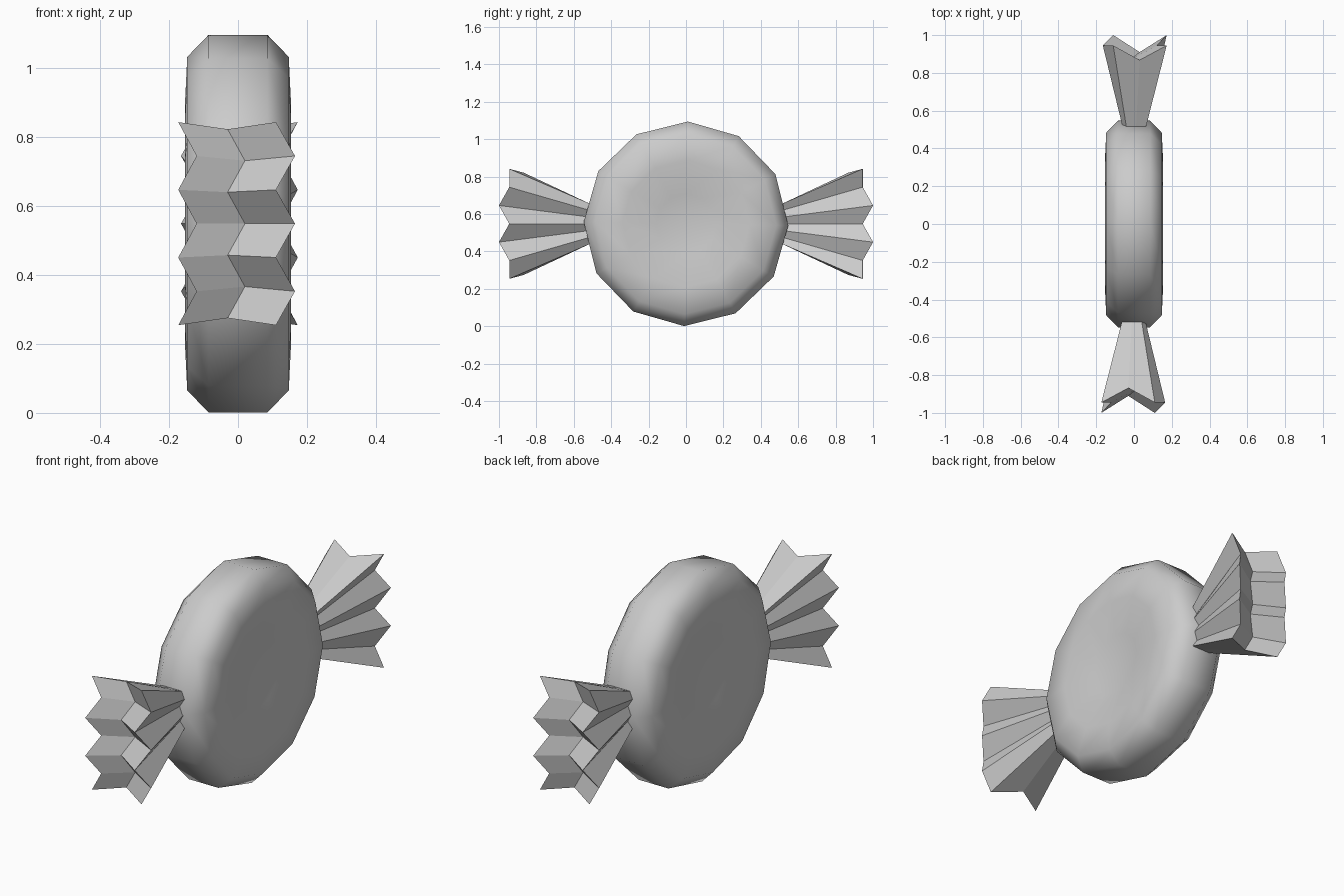
import bpy, bmesh
from math import sin, cos, radians, pi

if "Cube" in bpy.data.objects:
    bpy.data.objects.remove(bpy.data.objects["Cube"])

ZC = 0.548  # height of the candy's axis


def make_object(name, bm, smooth):
    bmesh.ops.recalc_face_normals(bm, faces=bm.faces)
    for f in bm.faces:
        f.smooth = smooth
    me = bpy.data.meshes.new(name)
    bm.to_mesh(me)
    bm.free()
    ob = bpy.data.objects.new(name, me)
    bpy.context.collection.objects.link(ob)
    return ob


# Candy body: 12-sided disc with its axis along x and dished faces
half = [(0.118, 0.16), (0.154, 0.34), (0.147, 0.483), (0.085, 0.547)]
profile = half + [(-x, r) for x, r in reversed(half)]
bm = bmesh.new()
rings = []
for x, r in profile:
    angles = [radians(1) + 2 * pi * i / 12 for i in range(12)]
    rings.append([bm.verts.new((x, r * sin(a), ZC + r * cos(a))) for a in angles])
for a, b in zip(rings, rings[1:]):
    for i in range(12):
        j = (i + 1) % 12
        bm.faces.new((a[i], a[j], b[j], b[i]))
for ring, x in ((rings[0], 0.108), (rings[-1], -0.108)):
    centre = bm.verts.new((x, 0, ZC))
    for i in range(12):
        bm.faces.new((ring[i], ring[(i + 1) % 12], centre))
make_object("candy_body", bm, True)


# Pleated wrapper end: left, middle and right columns zigzag over seven rows
def wrapper(name, side):
    bm = bmesh.new()
    outer, inner = [], []
    for k in range(7):
        dz = 0.294 - k * 0.098
        odd = k % 2
        tip = 1.0 if k in (2, 4) else 0.945
        row = [(-0.12 if odd else -0.173, tip, dz),
               (0.02 if odd else -0.03, 0.91 if k in (2, 4) else 0.868, dz * 0.93),
               (0.165 if odd else 0.11, tip, dz)]
        # side = -1 is the front end; the back is turned half way round z
        outer.append([bm.verts.new((-side * x, side * y, ZC + z)) for x, y, z in row])
        inner.append([bm.verts.new((-side * x * 0.37, side * 0.517, ZC + dz * 0.37))
                      for x, y, z in row])
    for k in range(6):
        for grid in (outer, inner):          # notched tip and hidden root
            for c in range(2):
                bm.faces.new((grid[k][c], grid[k][c + 1],
                              grid[k + 1][c + 1], grid[k + 1][c]))
        for c in (0, 2):                     # pleated sides
            bm.faces.new((outer[k][c], outer[k + 1][c], inner[k + 1][c], inner[k][c]))
    for k in (0, 6):                         # top and bottom
        for c in range(2):
            bm.faces.new((outer[k][c], outer[k][c + 1], inner[k][c + 1], inner[k][c]))
    make_object(name, bm, False)


wrapper("front_wrapper_end", -1)
wrapper("back_wrapper_end", 1)
